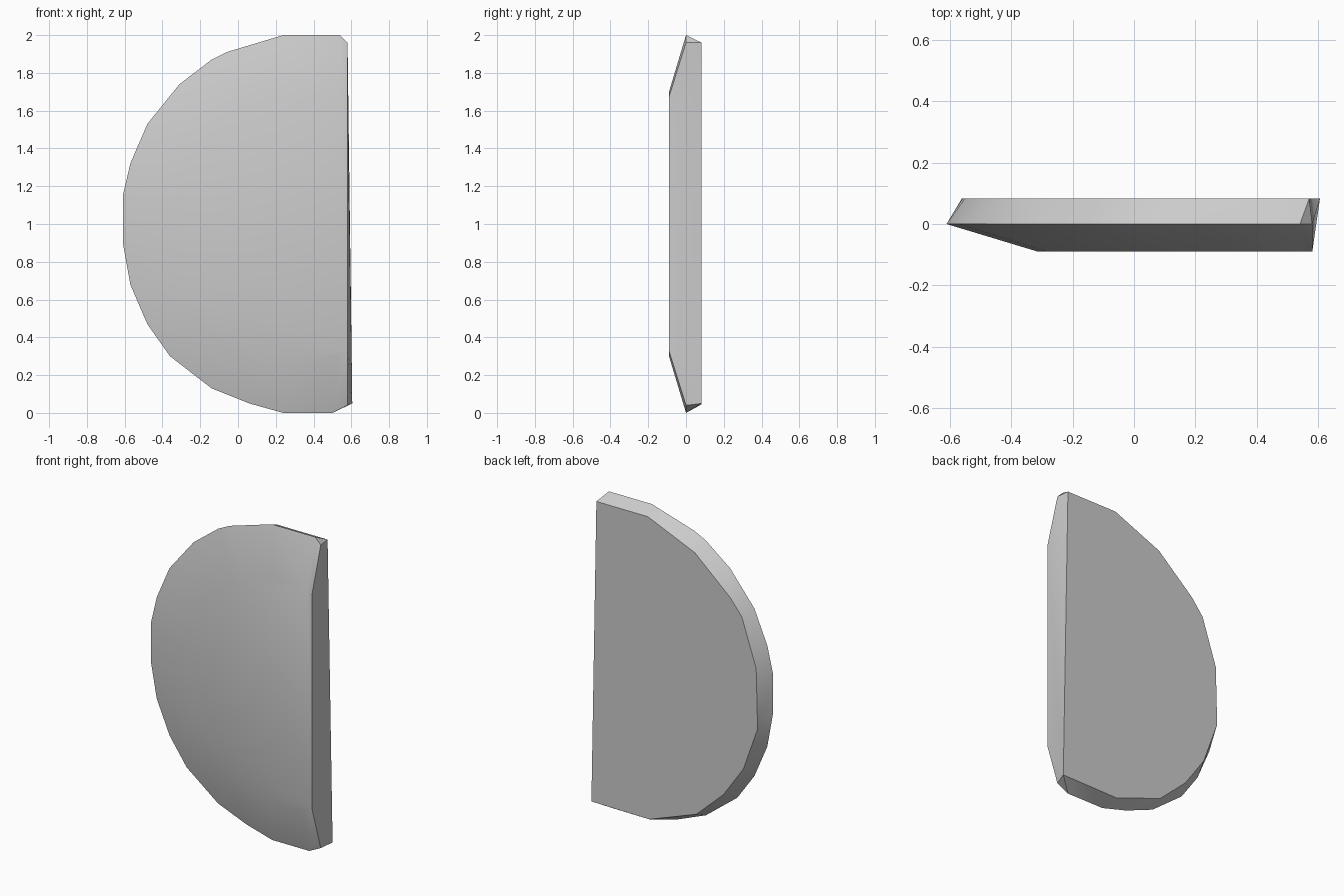
import bpy, bmesh, math

cube = bpy.data.objects.get("Cube")
if cube:
    bpy.data.objects.remove(cube, do_unlink=True)

FRONT_Y, BACK_Y = -0.09, 0.083
FLAT_X = 0.58

# Widest outline of the half disc (x, z), running round the curved side
rim = [(0.58, 1.96), (0.54, 2), (0.24, 2), (-0.06, 1.91), (-0.14, 1.87),
       (-0.31, 1.74), (-0.48, 1.53), (-0.57, 1.32), (-0.61, 1.15),
       (-0.61, 0.9), (-0.57, 0.68), (-0.48, 0.47), (-0.36, 0.3),
       (-0.14, 0.13), (0.06, 0.05), (0.24, 0), (0.5, 0), (0.58, 0.04)]

# Flat back outline, with a slightly leaning straight edge
back = [(0.57, 1.96), (0.21, 1.96), (-0.12, 1.82), (-0.37, 1.6),
        (-0.45, 1.5), (-0.55, 1.2), (-0.56, 0.82), (-0.46, 0.54),
        (-0.32, 0.34), (-0.13, 0.165), (0.2, 0.045), (0.605, 0.05)]

# Raised front plateau is the rim drawn in toward the straight edge
plateau = [(FLAT_X - (FLAT_X - x) * 0.75, 1 + (z - 1) * 0.7) for x, z in rim]

# Wrap the three outlines in one convex shell
bm = bmesh.new()
for outline, y in ((plateau, FRONT_Y), (rim, 0), (back, BACK_Y)):
    for x, z in outline:
        bm.verts.new((x, y, z))
hull = bmesh.ops.convex_hull(bm, input=bm.verts[:])
spare = {g for g in hull["geom_interior"] + hull["geom_unused"]
         if isinstance(g, bmesh.types.BMVert)}
bmesh.ops.delete(bm, geom=list(spare), context="VERTS")
bmesh.ops.dissolve_limit(bm, angle_limit=math.radians(0.5),
                         verts=bm.verts[:], edges=bm.edges[:])
bmesh.ops.recalc_face_normals(bm, faces=bm.faces[:])

mesh = bpy.data.meshes.new("half_disc")
bm.to_mesh(mesh)
bm.free()
half_disc = bpy.data.objects.new("half_disc", mesh)
bpy.context.collection.objects.link(half_disc)

# Plain grey surface
grey = bpy.data.materials.new("light_grey")
grey.use_nodes = True
grey.diffuse_color = (0.6, 0.6, 0.6, 1)
grey.node_tree.nodes["Principled BSDF"].inputs["Base Color"].default_value = grey.diffuse_color
mesh.materials.append(grey)

# Soft front bevel, crisp rim
bpy.ops.object.select_all(action="DESELECT")
half_disc.select_set(True)
bpy.context.view_layer.objects.active = half_disc
bpy.ops.object.shade_smooth_by_angle(angle=math.radians(35))
